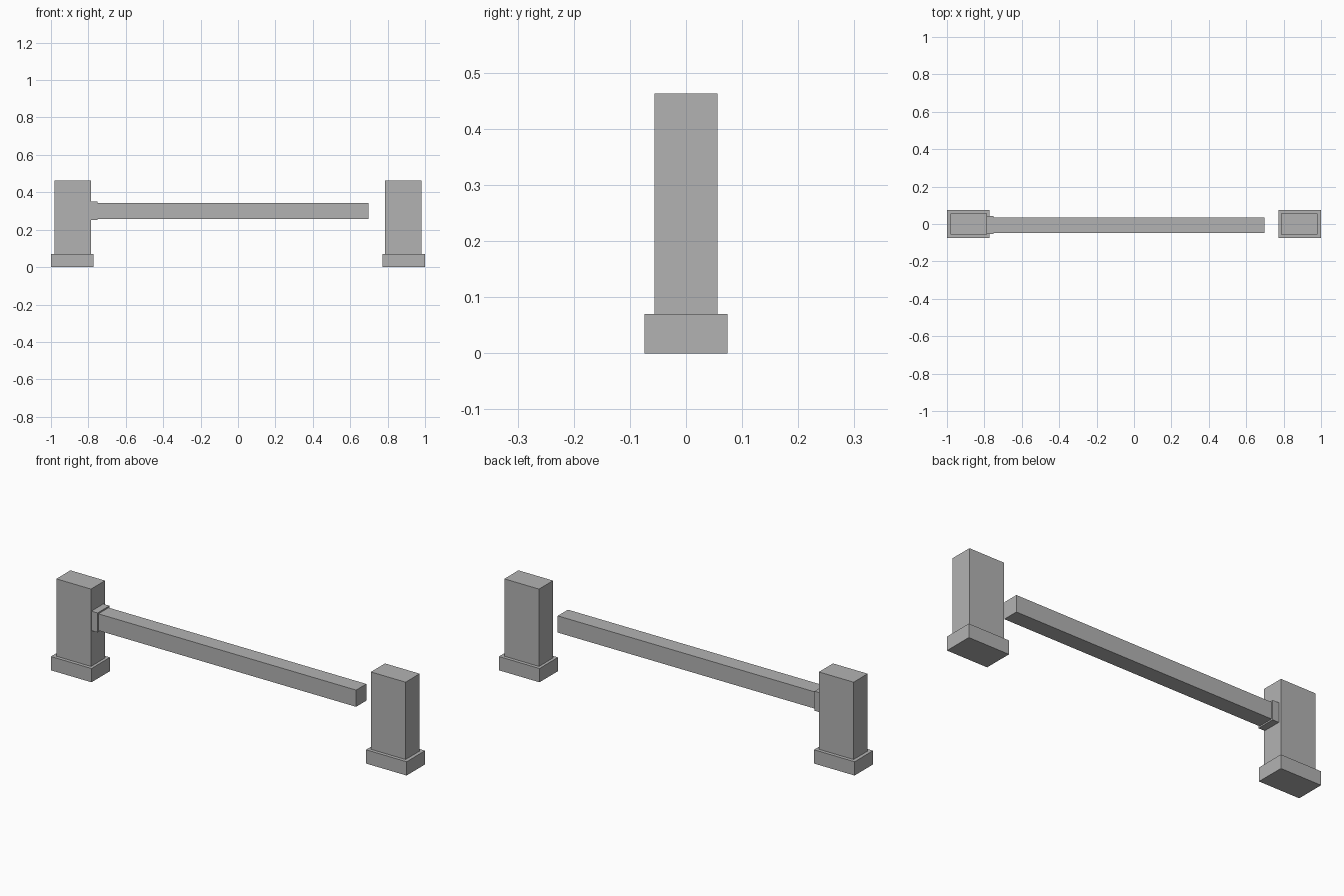
import bpy

cube = bpy.data.objects.get("Cube")
if cube:
    bpy.data.objects.remove(cube, do_unlink=True)

grey = bpy.data.materials.new("plain_grey")
grey.use_nodes = True
GREY = (0.45, 0.45, 0.45, 1)
grey.diffuse_color = GREY
grey.node_tree.nodes["Principled BSDF"].inputs["Base Color"].default_value = GREY


def box(name, x, y, z):
    """Box spanning the given (low, high) range on each axis."""
    spans = (x, y, z)
    bpy.ops.mesh.primitive_cube_add(size=1, location=[(a + b) / 2 for a, b in spans])
    ob = bpy.context.object
    ob.name = name
    ob.scale = [b - a for a, b in spans]
    bpy.ops.object.transform_apply(location=False, rotation=False, scale=True)
    ob.data.materials.append(grey)
    return ob


# Matching posts on plinths
for side, s in (("left", 1), ("right", -1)):
    box(side + "_plinth", sorted((s * 0.772, s)), (-0.074, 0.074), (0, 0.07))
    box(side + "_post", sorted((s * 0.787, s * 0.982)), (-0.0565, 0.0565), (0.07, 0.463))

# Barrier arm and its mounting collar on the right post
box("mounting_collar", (-0.787, -0.752), (-0.054, 0.042), (0.251, 0.35))
box("barrier_arm", (-0.752, 0.697), (-0.047, 0.035), (0.258, 0.343))
